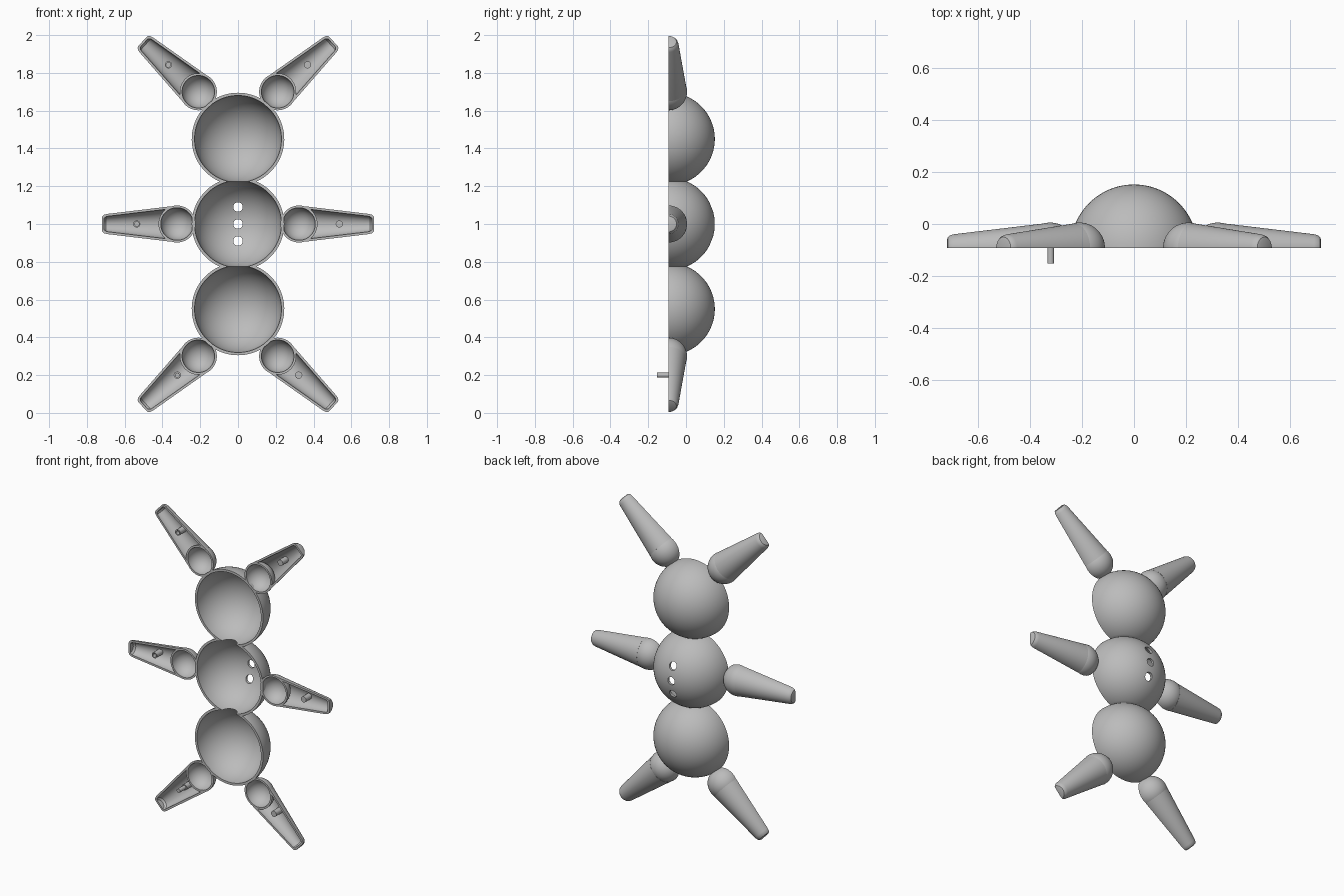
import bpy, bmesh
from math import sin, cos, pi, acos, radians
from mathutils import Matrix, Vector

cube = bpy.data.objects.get("Cube")
if cube:
    bpy.data.objects.remove(cube)

PLANE = -0.0925          # y of the open front face
R_OUT, R_IN = 0.245, 0.23
SPACING, JOINT = 0.45, 0.225

grey = bpy.data.materials.new("plain_grey")
grey.use_nodes = True
grey.diffuse_color = (0.5, 0.5, 0.5, 1)
grey.node_tree.nodes["Principled BSDF"].inputs["Base Color"].default_value = (0.5, 0.5, 0.5, 1)


def lathe(name, profile, matrix, steps=48, full=False):
    """Turn a closed (along, radius) profile about local x; a half turn gets flat rims."""
    bm = bmesh.new()
    axis = {j: bm.verts.new((a, 0, 0)) for j, (a, r) in enumerate(profile) if r < 1e-6}
    rings = []
    for i in range(steps if full else steps + 1):
        t = (2 * pi if full else pi) * i / steps
        rings.append([axis.get(j) or bm.verts.new((a, r * sin(t), r * cos(t)))
                      for j, (a, r) in enumerate(profile)])
    n = len(profile)
    for i in range(steps):
        near, far = rings[i], rings[(i + 1) % len(rings)]
        for j in range(n):
            k = (j + 1) % n
            corners = list(dict.fromkeys((near[j], near[k], far[k], far[j])))
            if len(corners) > 2:
                bm.faces.new(corners)
    if not full:
        bm.faces.new(rings[0])
        bm.faces.new(rings[-1])
    bmesh.ops.recalc_face_normals(bm, faces=bm.faces)
    mesh = bpy.data.meshes.new(name)
    bm.to_mesh(mesh)
    bm.free()
    mesh.materials.append(grey)
    ob = bpy.data.objects.new(name, mesh)
    ob.matrix_world = matrix
    bpy.context.collection.objects.link(ob)
    return ob


def smooth(ob):
    bpy.ops.object.select_all(action='DESELECT')
    ob.select_set(True)
    bpy.context.view_layer.objects.active = ob
    bpy.ops.object.shade_smooth_by_angle(angle=radians(30))


def arc(radius, start, end, count=36):
    pts = []
    for i in range(count + 1):
        t = start + (end - start) * i / count
        pts.append((radius * cos(t), max(0, radius * sin(t))))
    return pts


def bowl_profile(outer, inner, cut_top=False, cut_bottom=False):
    """Hollow ball section, optionally cut flat where it meets a neighbour."""
    def limits(radius):
        a = acos(JOINT / radius) if cut_top or cut_bottom else 0
        return (a if cut_top else 0), (pi - a if cut_bottom else pi)
    o, i = limits(outer), limits(inner)
    return arc(outer, o[0], o[1]) + arc(inner, i[1], i[0])


def place(x, z, angle=0):
    return Matrix.Translation((x, PLANE, z)) @ Matrix.Rotation(-angle, 4, 'Y')


parts = []

# Three hollow half-ball body sections
for name, step, top, bottom in (("lower_body", -1, True, False),
                                ("middle_body", 0, True, True),
                                ("upper_body", 1, False, True)):
    parts.append(lathe(name, bowl_profile(R_OUT, R_IN, top, bottom),
                       place(0, 1 + step * SPACING, pi / 2)))

# Three round holes through the back of the middle section
middle = parts[1]
for dz in (-0.09, 0, 0.09):
    hole = lathe("hole_cutter", [(0, 0), (0, 0.025), (0.3, 0.025), (0.3, 0)],
                 Matrix.Translation((0, 0, 1 + dz)) @ Matrix.Rotation(pi / 2, 4, 'Z'), 32, True)
    hole.hide_render = True
    bpy.context.view_layer.update()
    mod = middle.modifiers.new("hole", 'BOOLEAN')
    mod.operation, mod.solver, mod.object = 'DIFFERENCE', 'EXACT', hole
    bpy.context.view_layer.objects.active = middle
    bpy.ops.object.modifier_apply(modifier=mod.name)
    bpy.data.objects.remove(hole)

# Limb pieces: joint cup, tapered shell and the fitting inside
cup = bowl_profile(0.098, 0.086)
taper = [(0.03, 0.094), (0.372, 0.053), (0.386, 0.049), (0.395, 0.042), (0.398, 0.033),
         (0.398, 0), (0.386, 0), (0.386, 0.03), (0.375, 0.04), (0.03, 0.081)]
DEPTH = 0.066
post = [(0, 0), (0, 0.019), (DEPTH, 0.019), (DEPTH, 0)]
socket = [(0, 0.012), (0, 0.019), (DEPTH, 0.019), (DEPTH, 0), (0.04, 0), (0.04, 0.012)]
pin = [(-0.06, 0), (-0.06, 0.013), (0, 0.013), (0, 0.019), (DEPTH, 0.019), (DEPTH, 0)]

for level, x, z, tilt, reach in (("upper", 0.21, 1.70, 42, 0.213),
                                 ("middle", 0.323, 1.0, 0, 0.213),
                                 ("lower", 0.21, 0.30, -42, 0.15)):
    for side, sign in (("left", 1), ("right", -1)):
        angle = radians(tilt) if sign > 0 else pi - radians(tilt)
        frame = place(sign * x, z, angle)
        label = f"{level}_{side}"
        parts.append(lathe(label + "_joint_cup", cup, frame))
        parts.append(lathe(label + "_limb", taper, frame))
        if sign > 0:
            kind, shape = "post", post
        else:
            kind, shape = ("pin", pin) if level == "lower" else ("socket", socket)
        spot = frame @ Vector((reach, 0, 0))
        parts.append(lathe(f"{label}_{kind}", shape,
                           Matrix.Translation(spot) @ Matrix.Rotation(pi / 2, 4, 'Z'), 24, True))

for ob in parts:
    smooth(ob)
